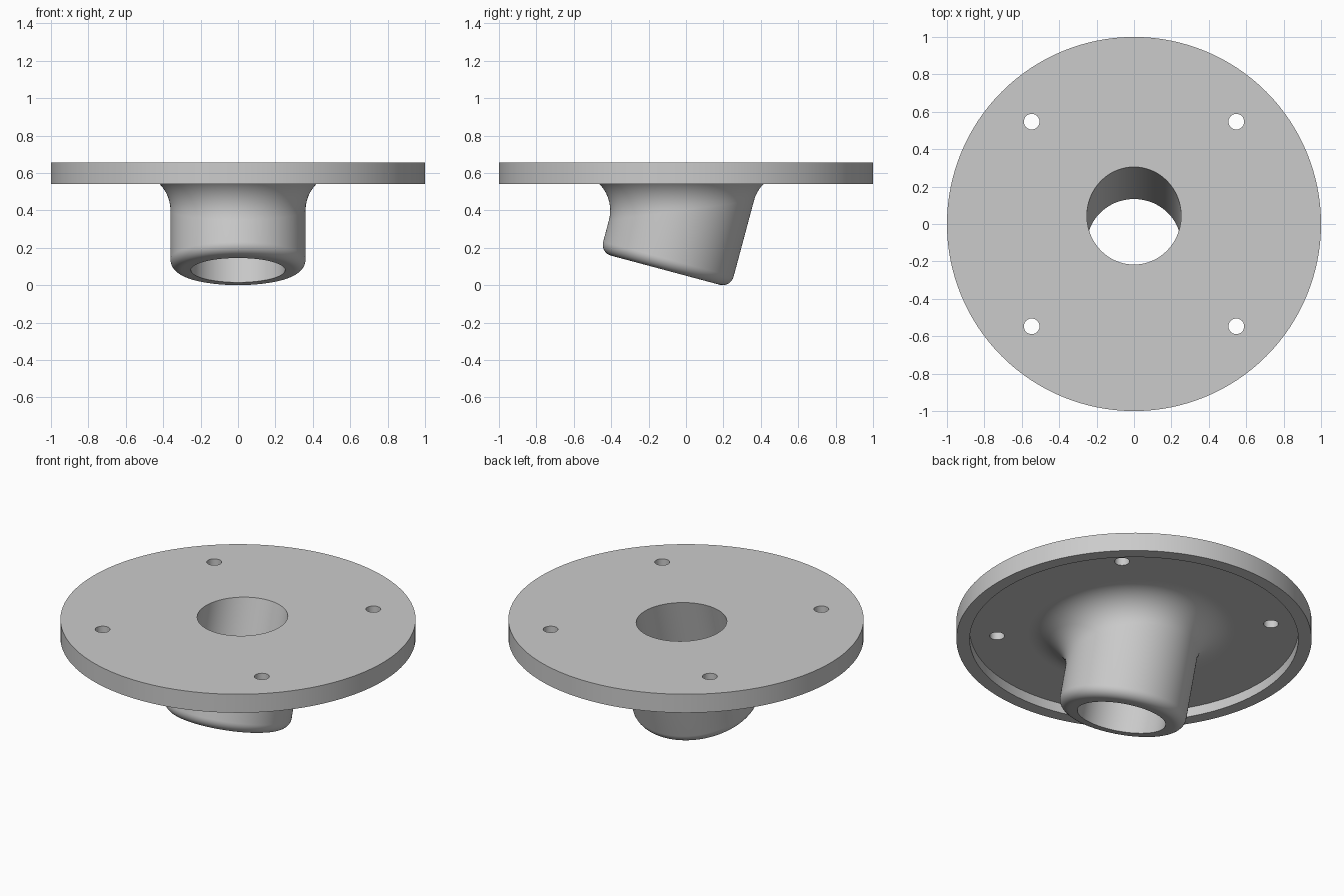
import bpy, bmesh, math
from mathutils import Vector

if "Cube" in bpy.data.objects:
    bpy.data.objects.remove(bpy.data.objects["Cube"])

SEG = 128
TILT = math.radians(15)
TOP, RIM, FLOOR = 0.655, 0.54, 0.6          # plate top, rim underside, recess floor
BORE, TUBE = 0.252, 0.361                   # spout inner and outer radius
BLEND, LIP = 0.2, 0.06                      # root fillet and lip rounding
UP = Vector((0, 0, 1))
AXIS = Vector((0, math.sin(TILT), math.cos(TILT)))
SIDE = Vector((0, math.cos(TILT), -math.sin(TILT)))
BASE = Vector((0, -0.11, 0.08))             # centre of the spout mouth
ANGLES = [2 * math.pi * i / SEG for i in range(SEG)]

metal = bpy.data.materials.new("light grey")
metal.use_nodes = True
metal.diffuse_color = (0.6, 0.6, 0.6, 1)
metal.node_tree.nodes["Principled BSDF"].inputs["Base Color"].default_value = (0.6, 0.6, 0.6, 1)


def radial(a):
    return Vector((math.cos(a), 0, 0)) + SIDE * math.sin(a)


def disc_ring(r, z):
    return [Vector((r * math.cos(a), r * math.sin(a), z)) for a in ANGLES]


def tube_ring(r, h):
    return [BASE + radial(a) * r + AXIS * h for a in ANGLES]


def slide_to(p, z):
    """Move a point along the spout axis to a given height."""
    return p + AXIS * ((z - p.z) / AXIS.z)


def root_ring(t):
    """Rolling-ball fillet between the recess floor (t=0) and the tube (t=1)."""
    ring = []
    for a in ANGLES:
        out = radial(a)
        centre = slide_to(BASE + out * (TUBE + BLEND), FLOOR - BLEND)
        ring.append(centre + UP.slerp(-out, t) * BLEND)
    return ring


# Closed section: plate, rim, recess, root fillet, rounded lip, bore
rings = [disc_ring(1, TOP), disc_ring(1, RIM), disc_ring(0.925, RIM), disc_ring(0.925, FLOOR)]
contact = root_ring(0)
rings.append([p.lerp(q, 0.05) for p, q in zip(contact, rings[-1])])
rings += [root_ring(i / 12) for i in range(13)]
for i in range(9):
    a = math.pi / 2 * i / 8
    rings.append(tube_ring(TUBE - LIP + LIP * math.cos(a), LIP - LIP * math.sin(a)))
rings.append(tube_ring(BORE, 0))
rings.append([slide_to(p, TOP) for p in tube_ring(BORE, 0)])

bm = bmesh.new()
loops = [[bm.verts.new(p) for p in ring] for ring in rings]
for k, low in enumerate(loops):
    nxt = loops[(k + 1) % len(loops)]
    for i in range(SEG):
        j = (i + 1) % SEG
        bm.faces.new((low[i], low[j], nxt[j], nxt[i]))
bmesh.ops.recalc_face_normals(bm, faces=bm.faces)
mesh = bpy.data.meshes.new("flange_with_spout")
bm.to_mesh(mesh)
bm.free()
mesh.materials.append(metal)
flange = bpy.data.objects.new("flange_with_spout", mesh)
bpy.context.collection.objects.link(flange)

# Four bolt holes
for x in (-1, 1):
    for y in (-1, 1):
        bpy.ops.mesh.primitive_cylinder_add(vertices=32, radius=0.042, depth=0.4,
                                            location=(x * 0.547, y * 0.547, 0.63))
        cutter = bpy.context.object
        cutter.name = "bolt_hole_cutter"
        cutter.hide_render = True
        cutter.data.materials.append(metal)
        bpy.ops.object.select_all(action="DESELECT")
        bpy.context.view_layer.objects.active = flange
        flange.select_set(True)
        cut = flange.modifiers.new("bolt_hole", "BOOLEAN")
        cut.operation = "DIFFERENCE"
        cut.solver = "EXACT"
        cut.object = cutter
        bpy.ops.object.modifier_apply(modifier=cut.name)
        bpy.data.objects.remove(cutter)

bpy.ops.object.shade_smooth_by_angle(angle=math.radians(30))
